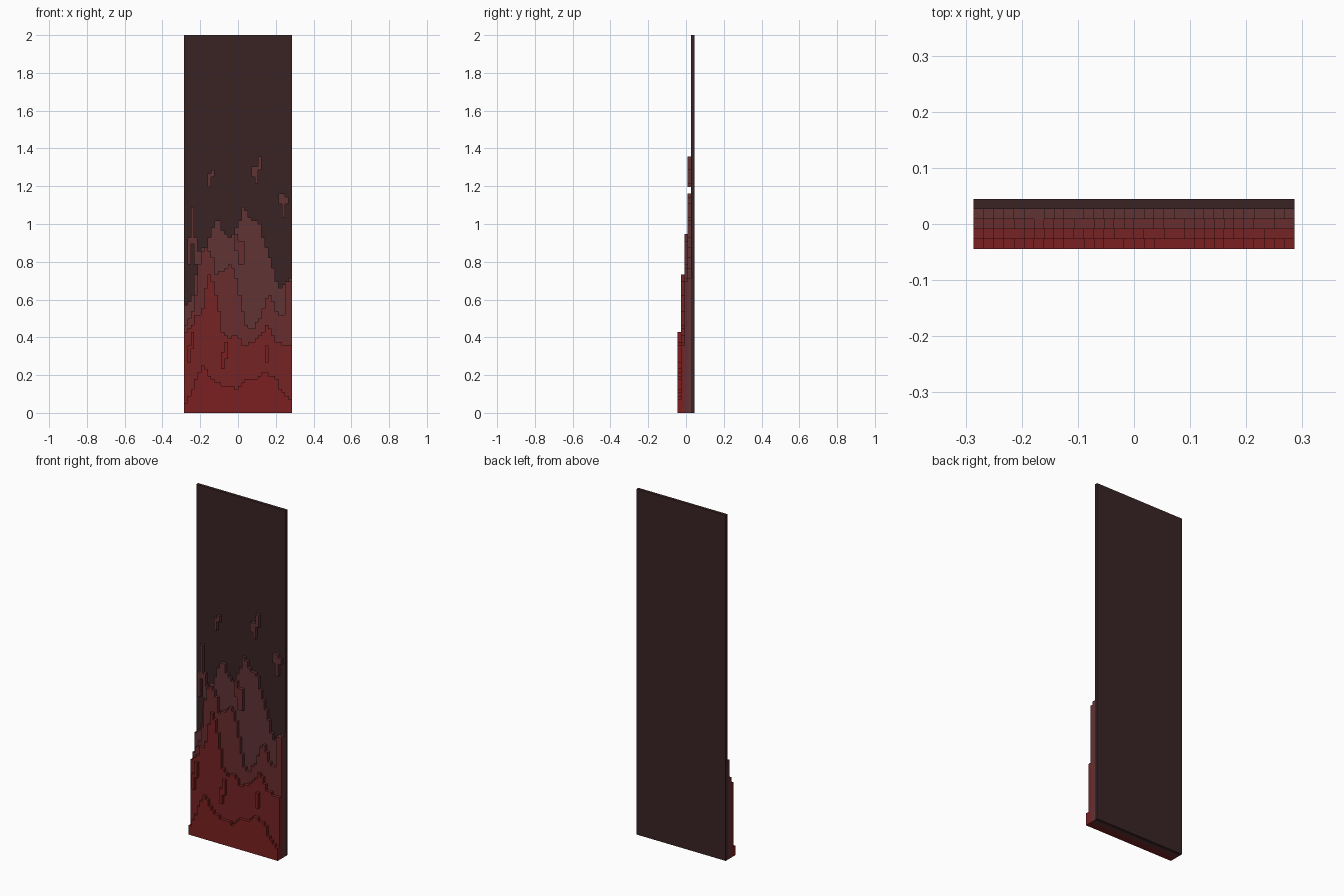
import bpy, bmesh

if "Cube" in bpy.data.objects:
    bpy.data.objects.remove(bpy.data.objects["Cube"])

V = 2 / 112          # one block of the grid
COLS = 32
X0 = -COLS * V / 2


def material(name, hexcol):
    def lin(c):
        c /= 255
        return c / 12.92 if c <= 0.04045 else ((c + 0.055) / 1.055) ** 2.4
    m = bpy.data.materials.new(name)
    rgb = [lin(int(hexcol[i:i + 2], 16)) for i in (0, 2, 4)]
    m.diffuse_color = (*rgb, 1)
    m.use_nodes = True
    m.node_tree.nodes["Principled BSDF"].inputs["Base Color"].default_value = m.diffuse_color
    return m


def snap(v):
    return round(v / V) * V


def height(points, x):
    """Height of a profile at x, between its control points."""
    for (xa, za), (xb, zb) in zip(points, points[1:]):
        if x <= xb:
            t = max(0, (x - xa) / (xb - xa))
            return za + (zb - za) * t
    return points[-1][1]


def stepped_outline(points):
    """Closed outline with a blocky top edge, one step per column."""
    out = [(X0, 0)]
    last = None
    for i in range(COLS):
        h = snap(height(points, X0 + (i + 0.5) * V))
        if h != last:
            if last is not None:
                out.append((X0 + i * V, last))
            out.append((X0 + i * V, h))
            last = h
    return out + [(-X0, last), (-X0, 0)]


def slab(name, outlines, layer, mat):
    """Extrude outlines one block deep; layer 0 is at the back."""
    bm = bmesh.new()
    back = 2.5 * V - layer * V
    for outline in outlines:
        face = bm.faces.new([bm.verts.new((x, back, z)) for x, z in outline])
        ext = bmesh.ops.extrude_face_region(bm, geom=[face], use_keep_orig=True)
        verts = [g for g in ext["geom"] if isinstance(g, bmesh.types.BMVert)]
        bmesh.ops.translate(bm, verts=verts, vec=(0, -V, 0))
    bmesh.ops.recalc_face_normals(bm, faces=bm.faces)
    me = bpy.data.meshes.new(name)
    bm.to_mesh(me)
    bm.free()
    me.materials.append(mat)
    bpy.context.collection.objects.link(bpy.data.objects.new(name, me))


def patch(x, z, w, h):
    """Rectangle of w by h blocks with its lower left corner near x, z."""
    x, z = snap(x), snap(z)
    return [(x, z), (x + w * V, z), (x + w * V, z + h * V), (x, z + h * V)]


# Dark backing panel
slab("back_panel", [[(X0, 0), (-X0, 0), (-X0, 2), (X0, 2)]], 0,
     material("dark brown", "3a2425"))

# Highest, faintest layer with loose flecks above it
faint = [(-.28, .56), (-.25, .6), (-.23, .66), (-.21, .85), (-.17, .88),
         (-.13, 1), (-.1, 1.03), (-.08, .97), (-.05, .93), (-.02, .96),
         (.01, 1.02), (.035, 1.12), (.05, 1.04), (.12, 1), (.14, .9),
         (.18, .8), (.22, .65), (.25, .68), (.27, .73), (.285, .7)]
flecks = [patch(-.25, .9, 1, 11), patch(-.232, .79, 1, 8), patch(-.268, .79, 1, 8),
          patch(-.161, 1.2, 1, 4), patch(-.143, 1.25, 1, 2),
          patch(.071, 1.25, 2, 3), patch(.107, 1.29, 1, 4), patch(.089, 1.21, 1, 2),
          patch(.214, 1.11, 2, 3), patch(.232, 1.04, 1, 4), patch(.25, 1.11, 1, 2)]
slab("faint_layer", [stepped_outline(faint)] + flecks, 1,
     material("dull red", "603335"))

# Middle layer with one detached patch
middle = [(-.28, .45), (-.25, .52), (-.23, .57), (-.215, .7), (-.2, .84),
          (-.16, .88), (-.13, .82), (-.12, .74), (-.08, .75), (-.04, .8),
          (-.02, .74), (0, .68), (.02, .57), (.04, .46), (.08, .45),
          (.12, .51), (.16, .63), (.18, .62), (.2, .54), (.23, .5),
          (.25, .53), (.26, .71), (.285, .7)]
slab("middle_layer", [stepped_outline(middle), patch(-.018, .86, 1, 5),
                      patch(0, .79, 2, 7)], 2,
     material("brownish red", "692d2e"))

# Strong red layer
strong = [(-.28, .42), (-.25, .45), (-.22, .52), (-.19, .53), (-.18, .6),
          (-.16, .72), (-.14, .73), (-.12, .64), (-.1, .54), (-.08, .42),
          (-.05, .39), (-.02, .42), (0, .4), (.03, .36), (.08, .37),
          (.12, .41), (.15, .46), (.18, .43), (.21, .37), (.285, .36)]
slab("strong_layer", [stepped_outline(strong)], 3,
     material("deep red", "762324"))

# Lowest, frontmost layer with small detached patches
front = [(-.28, .05), (-.25, .1), (-.22, .19), (-.2, .22), (-.18, .28),
         (-.16, .2), (-.12, .16), (-.06, .14), (0, .13), (.03, .16),
         (.06, .18), (.1, .17), (.13, .21), (.2, .2), (.22, .12),
         (.26, .08), (.285, .07)]
slab("front_layer", [stepped_outline(front), patch(-.25, .34, 1, 5),
                     patch(-.268, .27, 1, 5), patch(-.089, .24, 1, 5),
                     patch(-.071, .29, 1, 5), patch(.143, .27, 1, 5)], 4,
     material("bright red", "7b2021"))
